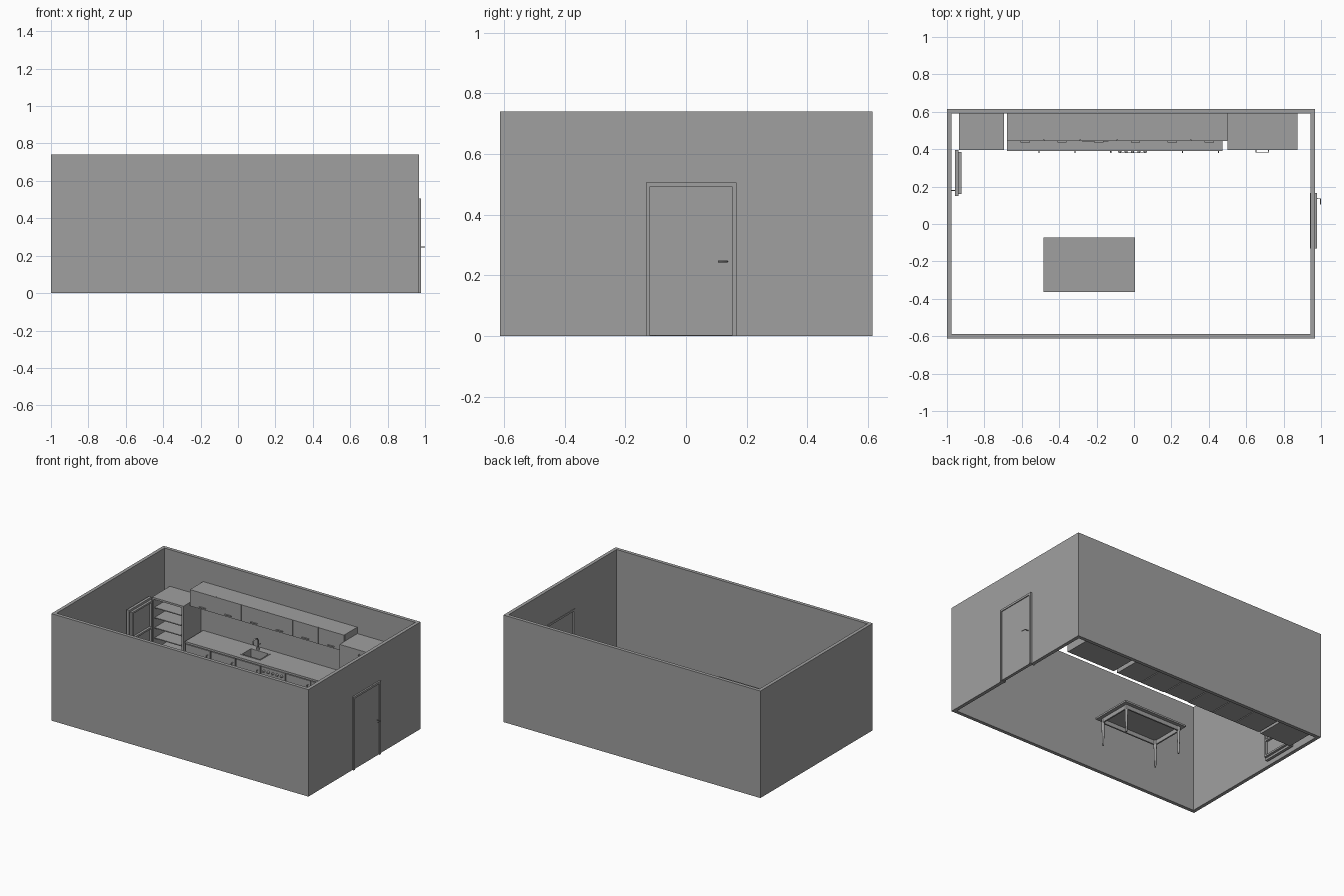
import bpy, bmesh
from mathutils import Vector

cube = bpy.data.objects.get("Cube")
if cube:
    bpy.data.objects.remove(cube, do_unlink=True)

GREY = (0.35, 0.35, 0.35, 1)
grey = bpy.data.materials.new("plain_grey")
grey.use_nodes = True
grey.diffuse_color = GREY
grey.node_tree.nodes["Principled BSDF"].inputs["Base Color"].default_value = GREY


def finish(name, bm):
    mesh = bpy.data.meshes.new(name)
    bm.to_mesh(mesh)
    bm.free()
    mesh.materials.append(grey)
    obj = bpy.data.objects.new(name, mesh)
    bpy.context.collection.objects.link(obj)
    return obj


def boxes(name, *spans):
    """One object from boxes, each given as (x0, x1, y0, y1, z0, z1)."""
    bm = bmesh.new()
    for x0, x1, y0, y1, z0, z1 in spans:
        verts = bmesh.ops.create_cube(bm, size=1)["verts"]
        bmesh.ops.scale(bm, vec=(x1 - x0, y1 - y0, z1 - z0), verts=verts)
        bmesh.ops.translate(bm, vec=((x0 + x1) / 2, (y0 + y1) / 2, (z0 + z1) / 2), verts=verts)
    return finish(name, bm)


def rod(name, start, end, r0, r1=None, sides=12):
    a, b = Vector(start), Vector(end)
    bm = bmesh.new()
    bmesh.ops.create_cone(bm, cap_ends=True, segments=sides, radius1=r0,
                          radius2=r1 or r0, depth=(b - a).length)
    turn = (b - a).to_track_quat("Z", "Y").to_matrix()
    bmesh.ops.rotate(bm, matrix=turn, verts=bm.verts)
    bmesh.ops.translate(bm, vec=(a + b) / 2, verts=bm.verts)
    for face in bm.faces:
        face.smooth = len(face.verts) == 4
    return finish(name, bm)


def tube(name, points, radius):
    curve = bpy.data.curves.new(name, "CURVE")
    curve.dimensions = "3D"
    curve.bevel_depth = radius
    curve.bevel_resolution = 2
    curve.use_fill_caps = True
    spline = curve.splines.new("POLY")
    spline.points.add(len(points) - 1)
    for p, co in zip(spline.points, points):
        p.co = (*co, 1)
    curve.materials.append(grey)
    obj = bpy.data.objects.new(name, curve)
    bpy.context.collection.objects.link(obj)


def cut(obj, *span):
    """Cut a box-shaped hole and bake it in."""
    cutter = boxes("cutter", span)
    cutter.hide_render = True
    mod = obj.modifiers.new("cut", "BOOLEAN")
    mod.operation, mod.solver, mod.object = "DIFFERENCE", "EXACT", cutter
    bpy.context.view_layer.objects.active = obj
    bpy.ops.object.modifier_apply(modifier=mod.name)
    bpy.data.objects.remove(cutter, do_unlink=True)


# Room: open shell without floor or ceiling
LEFT, RIGHT, FRONT, BACK, TOP, WALL = -1, 0.967, -0.612, 0.615, 0.74, 0.024
walls = boxes("walls", (LEFT, RIGHT, FRONT, BACK, 0, TOP))
cut(walls, LEFT + WALL, RIGHT - WALL, FRONT + WALL, BACK - WALL, -1, 1)
cut(walls, 0.9, 1.1, -0.125, 0.16, -0.1, 0.5)

# Entrance door, its frame and lever handles
boxes("door_frame", (0.94, 0.978, -0.132, -0.118, 0, 0.507),
      (0.94, 0.978, 0.152, 0.166, 0, 0.507),
      (0.94, 0.978, -0.118, 0.152, 0.493, 0.507))
boxes("door_panel", (0.952, 0.972, -0.118, 0.152, 0.002, 0.493))
tube("door_lever", [(0.97, 0.135, 0.246), (0.997, 0.135, 0.246), (0.997, 0.105, 0.246)], 0.003)

# Open refrigerator with shelves
fx0, fx1, fy0, fy1, fz, t = -0.935, -0.695, 0.395, 0.59, 0.487, 0.013
boxes("fridge_body", (fx0, fx0 + t, fy0, fy1, 0.01, fz), (fx1 - t, fx1, fy0, fy1, 0.01, fz),
      (fx0 + t, fx1 - t, fy1 - t, fy1, 0.01, fz),
      (fx0 + t, fx1 - t, fy0, fy1 - t, fz - t, fz),
      (fx0 + t, fx1 - t, fy0, fy1 - t, 0.01, 0.035))
boxes("fridge_shelves", *[(fx0 + t, fx1 - t, fy0 + 0.01, fy1 - t, z, z + 0.006)
                          for z in (0.12, 0.2, 0.27, 0.34, 0.41)])

# Fridge door standing open, with raised lip and racks
boxes("fridge_door", (-0.957, -0.938, 0.15, 0.395, 0.015, fz))
lip = (-0.938, -0.922)
boxes("fridge_door_lip", (*lip, 0.16, 0.172, 0.03, 0.472), (*lip, 0.373, 0.385, 0.03, 0.472),
      (*lip, 0.172, 0.373, 0.03, 0.042), (*lip, 0.172, 0.373, 0.46, 0.472),
      *[(*lip, 0.172, 0.373, z, z + 0.012) for z in (0.14, 0.28)])
tube("fridge_handle", [(-0.957, 0.18, 0.19), (-0.974, 0.18, 0.19),
                       (-0.974, 0.18, 0.31), (-0.957, 0.18, 0.31)], 0.003)

# Worktop and sink recess
X0, STEP = -0.68, 0.192
sink = (-0.275, -0.14, 0.44, 0.535, 0.185, 0.3)
worktop = boxes("worktop", (X0, 0.472, 0.391, 0.59, 0.236, 0.25))
cut(worktop, *sink)
rim = boxes("sink_rim", (-0.283, -0.132, 0.432, 0.543, 0.25, 0.253))
cut(rim, *sink)
tube("faucet", [(-0.235, 0.555, 0.25), (-0.235, 0.555, 0.315), (-0.235, 0.545, 0.33),
                (-0.235, 0.525, 0.335), (-0.235, 0.505, 0.33), (-0.235, 0.5, 0.305)], 0.005)
rod("faucet_base", (-0.235, 0.555, 0.25), (-0.235, 0.555, 0.265), 0.01)
rod("faucet_lever", (-0.235, 0.555, 0.285), (-0.21, 0.55, 0.3), 0.003)

# Base units: five cupboards and one cooker
for i in range(6):
    a, b = X0 + i * STEP + 0.003, X0 + (i + 1) * STEP - 0.003
    body = boxes(f"base_unit_{i}", (a, b, 0.405, 0.59, 0.012, 0.236))
    if i == 2:
        cut(body, *sink)
    if i == 3:
        boxes("cooker_door", (a, b, 0.395, 0.405, 0.02, 0.175))
        boxes("cooker_panel", (a, b, 0.393, 0.405, 0.18, 0.232))
        tube("cooker_handle", [(a + 0.02, 0.395, 0.155), (a + 0.02, 0.384, 0.155),
                               (b - 0.02, 0.384, 0.155), (b - 0.02, 0.395, 0.155)], 0.003)
        for k in range(5):
            x = a + 0.025 + k * 0.034
            rod(f"cooker_knob_{k}", (x, 0.393, 0.206), (x, 0.38, 0.206), 0.009, 0.007)
    else:
        boxes(f"base_door_{i}", (a, b, 0.395, 0.405, 0.016, 0.23))
        tube(f"base_handle_{i}", [(b - 0.017, 0.395, 0.15), (b - 0.017, 0.382, 0.15),
                                  (b - 0.017, 0.382, 0.2), (b - 0.017, 0.395, 0.2)], 0.003)

# Wall cupboards with flip-up doors
boxes("wall_cupboards", (X0, 0.5, 0.453, 0.59, 0.475, 0.588))
WIDE = (0.5 - X0) / 6
for i in range(6):
    a, b = X0 + i * WIDE, X0 + (i + 1) * WIDE
    boxes(f"wall_door_{i}", (a + 0.001, b - 0.001, 0.445, 0.453, 0.475, 0.588))
    mid = (a + b) / 2
    boxes(f"wall_handle_{i}", (mid - 0.025, mid + 0.025, 0.436, 0.445, 0.487, 0.491))

# Tall cabinet at the end
boxes("tall_cabinet", (0.5, 0.873, 0.405, 0.593, 0.012, 0.543))
for i, (z0, z1) in enumerate(((0.016, 0.27), (0.274, 0.543))):
    boxes(f"tall_door_{i}", (0.5, 0.873, 0.396, 0.405, z0, z1))
    z = z1 - 0.03
    tube(f"tall_handle_{i}", [(0.652, 0.396, z), (0.652, 0.384, z),
                              (0.72, 0.384, z), (0.72, 0.396, z)], 0.003)

# Table with apron and tapered legs
tx0, tx1, ty0, ty1 = -0.483, 0.006, -0.364, -0.073
boxes("table_top", (tx0, tx1, ty0, ty1, 0.188, 0.2))
inset = 0.025
apron = boxes("table_apron", (tx0 + inset, tx1 - inset, ty0 + inset, ty1 - inset, 0.16, 0.188))
cut(apron, tx0 + inset + 0.01, tx1 - inset - 0.01, ty0 + inset + 0.01, ty1 - inset - 0.01, 0.1, 0.25)
for i, x in enumerate((tx0 + 0.033, tx1 - 0.033)):
    for j, y in enumerate((ty0 + 0.033, ty1 - 0.033)):
        rod(f"table_leg_{i}{j}", (x, y, 0), (x, y, 0.188), 0.006, 0.011)
